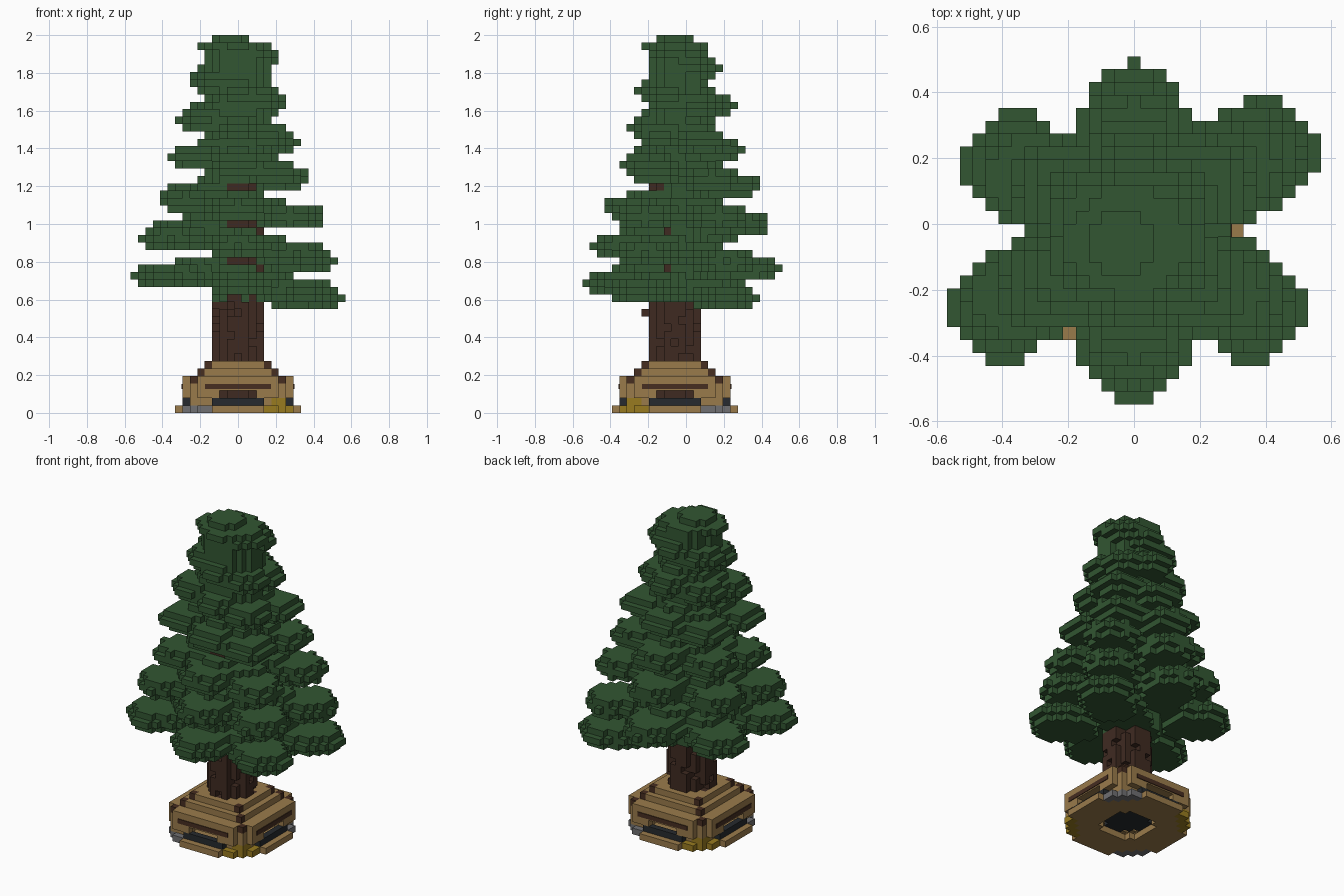
import bpy, bmesh, math, random
from mathutils import Vector

if "Cube" in bpy.data.objects:
    bpy.data.objects.remove(bpy.data.objects["Cube"])

random.seed(4)
V = 2 / 51          # block size
CY = -1.5 * V       # trunk axis in y


def material(name, rgb):
    lin = [((c / 255 + 0.055) / 1.055) ** 2.4 for c in rgb] + [1]
    m = bpy.data.materials.new(name)
    m.use_nodes = True
    m.diffuse_color = lin
    m.node_tree.nodes["Principled BSDF"].inputs["Base Color"].default_value = lin
    return m


MATS = {
    "needles": material("needle green", (50, 86, 50)),
    "bark": material("bark brown", (63, 42, 33)),
    "wood": material("planter tan", (154, 123, 75)),
    "trim": material("trim brown", (70, 45, 32)),
    "gold": material("gold", (152, 123, 32)),
    "stone": material("stone grey", (112, 112, 114)),
    "black": material("panel black", (38, 42, 46)),
}
blocks = {}         # (i, j, k) -> material key


def octagon(k, half, cut, inner=-1, inner_cut=-1):
    """One layer of an eight-sided slab or ring."""
    for i in range(-half, half + 1):
        for j in range(-half, half + 1):
            a, b = abs(i), abs(j)
            if a + b <= cut and not (max(a, b) <= inner and a + b <= inner_cut):
                blocks[i, j, k] = "wood"


# Planter: floor ring, rim and stepped lid with trim blocks on its corners
octagon(0, 7, 12, 3, 5)
octagon(0, 8, 11, 3, 5)
octagon(3, 7, 12, 5, 9)
for k, half, cut in ((4, 7, 12), (5, 5, 10), (6, 4, 8)):
    octagon(k, half, cut)
    c = cut // 2
    for i, j in ((c, c), (c, -c), (-c, c), (-c, -c)):
        blocks[i, j, k] = "trim"

# Planter walls: low dark panels between corner posts, open above the panels
for i in range(-7, 8):
    for j in range(-7, 8):
        low, high = sorted((abs(i), abs(j)))
        if high == 7 and low <= 3:
            blocks[i, j, 1] = "black"
        if 4 <= low and high <= 6 and low + high >= 9:
            blocks[i, j, 1] = "wood"
        if (high == 7 and 3 <= low <= 5) or (low >= 5 and high == 6):
            blocks[i, j, 2] = "wood"

# Coloured corners: gold on one diagonal, stone on the other
for (i, j, k) in list(blocks):
    low, high = sorted((abs(i), abs(j)))
    if k == 0 and low > 3 and low + high >= 11:
        blocks[i, j, k] = "gold" if i * j < 0 else "stone"
    if k == 1 and low > 4 and i * j < 0:
        blocks[i, j, k] = "gold"

# Trunk with chipped bark, standing on a dark base
for k in range(1, 32):
    for i in range(-3, 4):
        for j in range(-3, 4):
            d = i * i + j * j
            chipped = 7 <= k and d >= 8 and random.random() < 0.14
            if d <= 10 and not chipped:
                blocks[i, j, k] = "black" if k == 1 else "bark"
blocks[-1, -4, 13] = "bark"


def limb(start, end, r_start, r_end, k):
    """One layer of a flat, rounded branch between two points."""
    axis = end - start
    for i in range(-16, 17):
        for j in range(-14, 18):
            p = Vector((i * V, j * V + CY)) - start
            t = max(0, min(1, p.dot(axis) / max(axis.length_squared, 1e-6)))
            if (p - axis * t).length <= r_start + (r_end - r_start) * t:
                blocks[i, j, k] = "needles"


def snap(p):
    """Nearest block centre."""
    return Vector((round(p.x / V) * V, round((p.y - CY) / V) * V + CY))


# Foliage: branches climb in a helix, six per turn, shrinking towards the top
centre = Vector((-0.013, -0.025))
DIRECTIONS = [(0.405, 0.24), (0.366, -0.23), (0.013, -0.35),
              (-0.38, -0.23), (-0.34, 0.2), (0.013, 0.397)]
for n in range(40):
    z = 0.605 + n * 0.0347
    f = min(1, max(0, (z - 0.7) / 1.25))
    r = 0.163 - 0.035 * f
    arm = snap(centre + Vector(DIRECTIONS[n % 6]) * (1 - 0.84 * f)) - centre
    k = int(z / V)
    # drooping tip, two full layers, then a short hump near the trunk
    layers = ((-1, 0.8, 1, 0.035), (0, 0, 1, 0), (1, 0, 1, 0.03), (2, 0, 0.5, 0.04))
    for dk, a, b, shrink in layers:
        if k + dk < 50:
            r_start = r if a else 0.14
            limb(centre + arm * a, centre + arm * b, r_start - shrink, r - shrink, k + dk)

# Dense core and crown
core = Vector((0, CY + 0.01))
for k in range(31, 50):
    limb(core, core, 0.165, 0.165, k)
crown = Vector((-V, CY))
limb(crown, crown, 0.105, 0.105, 50)

# Build one mesh per part from the exposed block faces
SIDES = [Vector(s) for s in ((1, 0, 0), (-1, 0, 0), (0, 1, 0), (0, -1, 0), (0, 0, 1), (0, 0, -1))]


def build(name, keys):
    bm = bmesh.new()
    verts = {}

    def vert(p):
        q = tuple(round(c * 2) for c in p)
        if q not in verts:
            verts[q] = bm.verts.new((p.x * V, p.y * V + CY, (p.z + 0.5) * V))
        return verts[q]

    for cell, key in blocks.items():
        if key not in keys:
            continue
        for s in SIDES:
            c = Vector(cell)
            if tuple(int(x) for x in c + s) in blocks:
                continue
            u = Vector((s.y, s.z, s.x))
            w = s.cross(u)
            corners = [c + (s + u * a + w * b) / 2 for a, b in ((-1, -1), (1, -1), (1, 1), (-1, 1))]
            face = bm.faces.new([vert(p) for p in corners])
            face.material_index = keys.index(key)
    mesh = bpy.data.meshes.new(name)
    bm.to_mesh(mesh)
    bm.free()
    for key in keys:
        mesh.materials.append(MATS[key])
    obj = bpy.data.objects.new(name, mesh)
    bpy.context.collection.objects.link(obj)


build("foliage", ["needles"])
build("trunk", ["bark"])
build("planter", ["wood", "trim", "gold", "stone", "black"])

# Thin trim rail on each of the four planter sides
for n in range(4):
    a = n * math.pi / 2
    d = 7.5 * V
    bpy.ops.mesh.primitive_cube_add(size=1, location=(d * math.cos(a), CY + d * math.sin(a), 0.14),
                                    rotation=(0, 0, a))
    rail = bpy.context.object
    rail.name = "planter_rail_%d" % (n + 1)
    rail.scale = (0.009, 0.35, 0.028)
    rail.data.materials.append(MATS["trim"])
